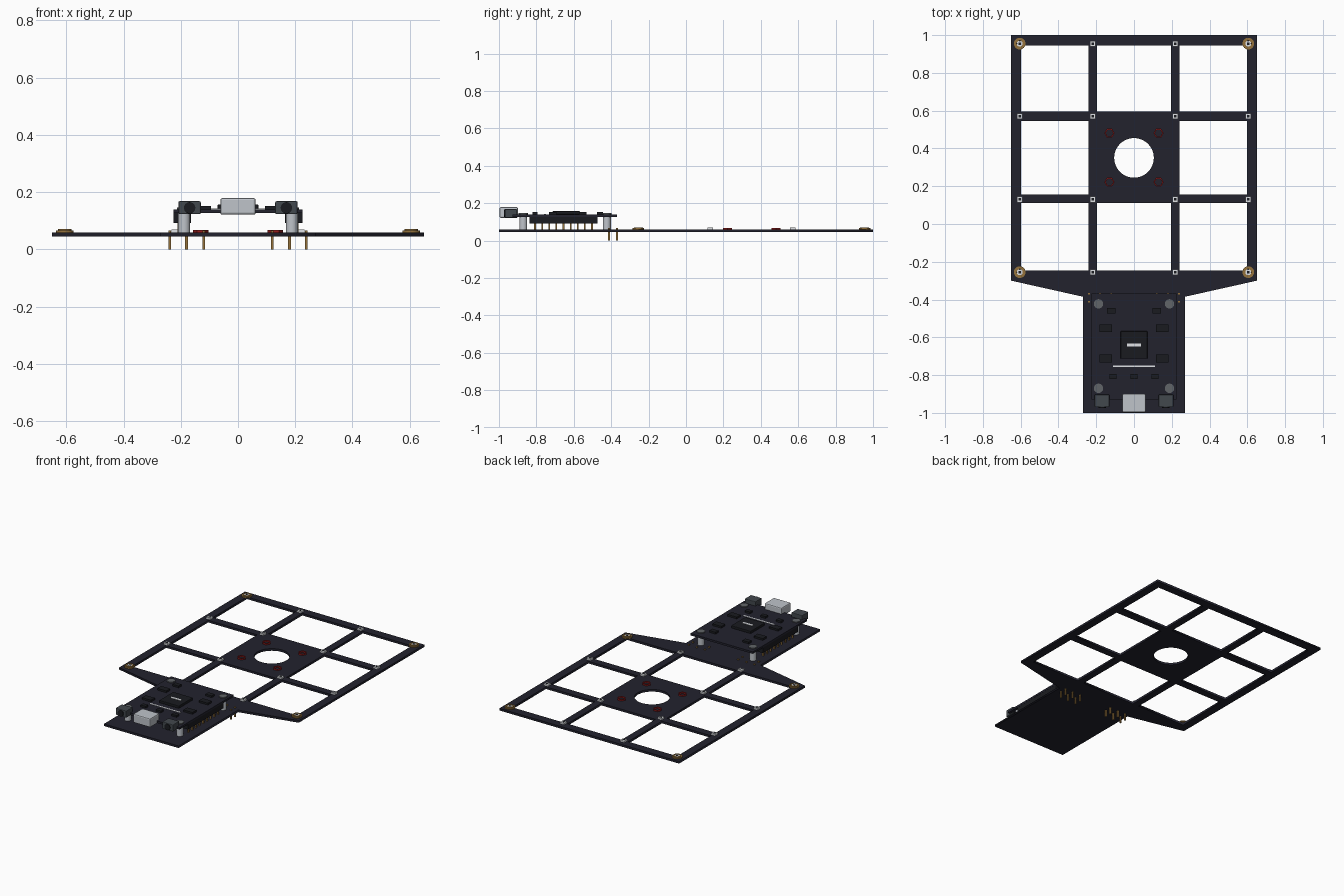
import bpy, bmesh, math
from mathutils import Matrix

if "Cube" in bpy.data.objects:
    bpy.data.objects.remove(bpy.data.objects["Cube"])


def material(name, r, g, b):
    m = bpy.data.materials.new(name)
    m.diffuse_color = (r, g, b, 1)
    m.use_nodes = True
    m.node_tree.nodes["Principled BSDF"].inputs["Base Color"].default_value = m.diffuse_color
    return m


BOARD = material("board navy", 0.016, 0.016, 0.027)
BLACK = material("chip black", 0.010, 0.011, 0.014)
GREY = material("dark grey", 0.055, 0.065, 0.075)
SCREW = material("screw grey", 0.12, 0.13, 0.14)
SILVER = material("silver", 0.52, 0.55, 0.59)
WHITE = material("white", 0.75, 0.77, 0.80)
GOLD = material("gold", 0.30, 0.17, 0.045)
RED = material("red", 0.30, 0.012, 0.012)


def finish(bm, name, mat, bevel=0, smooth=False):
    me = bpy.data.meshes.new(name)
    bm.to_mesh(me)
    bm.free()
    me.materials.append(mat)
    ob = bpy.data.objects.new(name, me)
    bpy.context.collection.objects.link(ob)
    if bevel:
        mod = ob.modifiers.new("bevel", 'BEVEL')
        mod.width, mod.segments = bevel, 2
    if smooth:
        bpy.ops.object.select_all(action='DESELECT')
        ob.select_set(True)
        bpy.context.view_layer.objects.active = ob
        bpy.ops.object.shade_smooth_by_angle()
    return ob


def boxes(name, mat, items, bevel=0):
    """Items are (x, y, width, depth, bottom, top)."""
    bm = bmesh.new()
    for x, y, w, d, z0, z1 in items:
        bmesh.ops.create_cube(bm, size=1, matrix=Matrix.Translation((x, y, (z0 + z1) / 2))
                              @ Matrix.Diagonal((w, d, z1 - z0, 1)))
    return finish(bm, name, mat, bevel)


def cylinders(name, mat, spots, r, z0, z1, sides=24, top=None):
    bm = bmesh.new()
    for x, y in spots:
        bmesh.ops.create_cone(bm, cap_ends=True, segments=sides, radius1=r,
                              radius2=r if top is None else top, depth=z1 - z0,
                              matrix=Matrix.Translation((x, y, (z0 + z1) / 2)))
    return finish(bm, name, mat, smooth=sides > 8)


def rings(name, mat, spots, r_out, r_in, z0, z1, sides):
    bm = bmesh.new()
    profile = ((r_out, z0), (r_out, z1), (r_in, z1), (r_in, z0))
    for x, y in spots:
        loops = [[bm.verts.new((x + r * math.cos(a), y + r * math.sin(a), z)) for r, z in profile]
                 for a in (2 * math.pi * i / sides for i in range(sides))]
        for i in range(sides):
            a, b = loops[i], loops[(i + 1) % sides]
            for k in range(4):
                bm.faces.new((a[k], b[k], b[(k + 1) % 4], a[(k + 1) % 4]))
    return finish(bm, name, mat)


def slab(name, mat, outlines, z0, z1):
    """Flat plate from an outer outline and hole outlines."""
    cu = bpy.data.curves.new(name, 'CURVE')
    cu.dimensions, cu.fill_mode, cu.extrude = '2D', 'BOTH', (z1 - z0) / 2
    for pts in outlines:
        s = cu.splines.new('POLY')
        s.points.add(len(pts) - 1)
        for p, (x, y) in zip(s.points, pts):
            p.co = (x, y, 0, 1)
        s.use_cyclic_u = True
    cu.materials.append(mat)
    ob = bpy.data.objects.new(name, cu)
    ob.location.z = (z0 + z1) / 2
    bpy.context.collection.objects.link(ob)
    bpy.ops.object.select_all(action='DESELECT')
    ob.select_set(True)
    bpy.context.view_layer.objects.active = ob
    bpy.ops.object.convert(target='MESH')


def rect(x0, x1, y0, y1):
    return [(x0, y0), (x1, y0), (x1, y1), (x0, y1)]


P0, P1 = 0.045, 0.059  # frame plate bottom and top

# Frame plate with tapered neck, eight windows and a round opening
half = [(0.65, 1.0), (0.65, -0.30), (0.27, -0.385), (0.27, -1.0)]
outline = half + [(-x, y) for x, y in reversed(half)]
xs = [(-0.597, -0.242), (-0.196, 0.196), (0.242, 0.597)]
ys = [(-0.245, 0.11), (0.157, 0.545), (0.595, 0.945)]
holes = [rect(*x, *y) for i, x in enumerate(xs) for j, y in enumerate(ys) if (i, j) != (1, 1)]
circle = [(0.105 * math.cos(i * math.pi / 24), 0.35 + 0.105 * math.sin(i * math.pi / 24))
          for i in range(48)]
slab("frame_plate", BOARD, [outline] + holes + [circle], P0, P1)

# Light modules at the bar crossings
grid = [(x, y) for x in (-0.605, -0.218, 0.218, 0.605) for y in (-0.255, 0.13, 0.57, 0.955)]
corners = [(x, y) for x in (-0.605, 0.605) for y in (-0.255, 0.955)]
boxes("light_modules", WHITE, [(x, y, 0.03, 0.03, P1, 0.069) for x, y in grid])
boxes("light_centres", BLACK, [(x, y, 0.013, 0.013, 0.068, 0.070) for x, y in grid])

# Gold corner washers
rings("corner_washers", GOLD, corners, 0.031, 0.02, P1, 0.066, 24)
rings("corner_collars", GOLD, corners, 0.024, 0.016, 0.064, 0.071, 24)

# Red hexagonal mounts round the opening
rings("red_mounts", RED, [(x, y) for x in (-0.13, 0.13) for y in (0.222, 0.481)],
      0.027, 0.020, P1, 0.068, 6)

# Raised circuit board on standoffs
posts = [(x, y) for x in (-0.188, 0.188) for y in (-0.87, -0.423)]
boxes("circuit_board", BOARD, [(0, -0.648, 0.452, 0.56, 0.127, 0.140)])
cylinders("standoffs", SILVER, posts, 0.021, P1, 0.127)
cylinders("screw_heads", SCREW, posts, 0.025, 0.140, 0.146)

# Header strips under the board, with pins
boxes("header_strips", BLACK, [(s * 0.195, -0.655, 0.06, 0.365, 0.092, 0.127) for s in (-1, 1)])
boxes("header_pins", GOLD, [(s * 0.207, -0.655 + (i - 4) * 0.038, 0.009, 0.009, P1, 0.092)
                            for s in (-1, 1) for i in range(9)])

# Long pins through the neck
boxes("neck_pins", GOLD, [(s * x, y, 0.009, 0.009, 0, 0.066)
                          for s in (-1, 1) for x in (0.12, 0.18, 0.238) for y in (-0.412, -0.369)])

# Chips on top of the board
boxes("main_chip", BLACK, [(0, -0.64, 0.142, 0.145, 0.140, 0.157)], 0.003)
chips = [(0.15, -0.553, 0.065, 0.04), (0.15, -0.712, 0.065, 0.04),
         (0.12, -0.46, 0.045, 0.03), (0.112, -0.808, 0.037, 0.027)]
boxes("small_chips", BLACK, [(s * x, y, w, d, 0.140, 0.152)
                             for s in (-1, 1) for x, y, w, d in chips]
      + [(0, -0.808, 0.037, 0.027, 0.140, 0.152)])
boxes("chip_mark", WHITE, [(0, -0.64, 0.072, 0.015, 0.156, 0.159)])
boxes("board_stripe", WHITE, [(0, -0.753, 0.222, 0.01, 0.139, 0.142)])

# Central socket and two side jacks at the front edge
boxes("centre_socket", SILVER, [(0, -0.948, 0.124, 0.098, 0.121, 0.179)], 0.007)
boxes("side_jacks", GREY, [(s * 0.169, -0.936, 0.078, 0.066, 0.123, 0.168) for s in (-1, 1)], 0.004)
for side, s in (("left", -1), ("right", 1)):
    barrel = cylinders(side + "_jack_opening", BLACK, [(0, 0)], 0.02, -0.005, 0.005)
    barrel.location = (s * 0.169, -0.969, 0.145)
    barrel.rotation_euler.x = math.pi / 2
